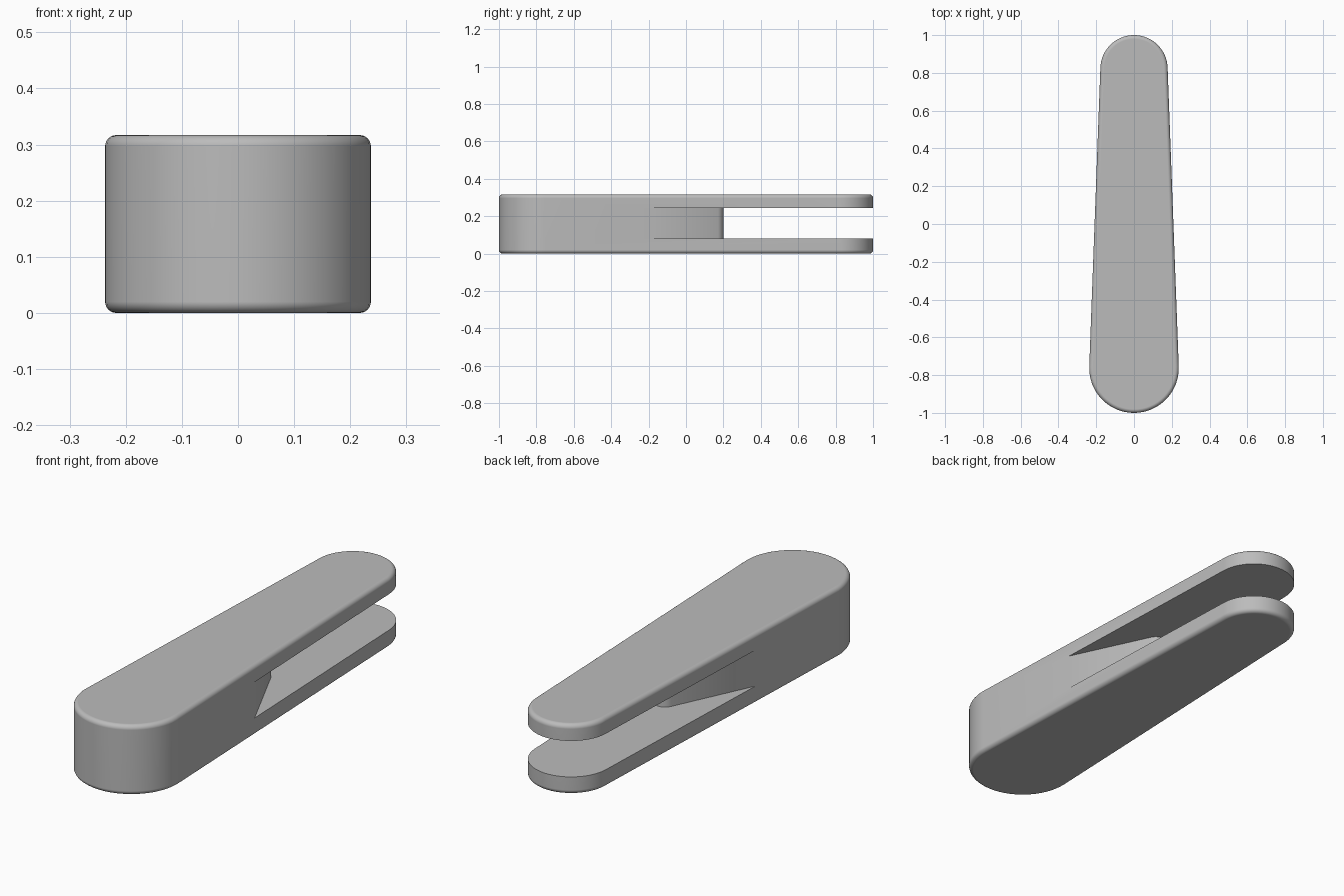
import bpy
import bmesh
from math import sin, cos, pi, asin, acos, atan2, hypot
from mathutils import Vector

if "Cube" in bpy.data.objects:
    bpy.data.objects.remove(bpy.data.objects["Cube"])

HEIGHT, FILLET = 0.317, 0.02
FRONT_R, BACK_R = 0.237, 0.178
FRONT_Y, BACK_Y = FRONT_R - 1, 1 - BACK_R
SLOT_LOW, SLOT_HIGH = 0.08, 0.243


def arc(y, radius, start, end, steps):
    """Points on a circle centred on the y axis."""
    angles = [start + (end - start) * i / steps for i in range(steps + 1)]
    return [(radius * cos(a), y + radius * sin(a)) for a in angles]


def loft(name, rings):
    """Closed solid through (outline, z) rings, capped at both ends."""
    bm = bmesh.new()
    loops = [[bm.verts.new((x, y, z)) for x, y in pts] for pts, z in rings]
    for low, high in zip(loops, loops[1:]):
        for i in range(len(low)):
            j = (i + 1) % len(low)
            bm.faces.new((low[i], low[j], high[j], high[i]))
    bm.faces.new(loops[0][::-1])
    bm.faces.new(loops[-1])
    bmesh.ops.recalc_face_normals(bm, faces=bm.faces[:])
    mesh = bpy.data.meshes.new(name)
    bm.to_mesh(mesh)
    bm.free()
    obj = bpy.data.objects.new(name, mesh)
    bpy.context.collection.objects.link(obj)
    return obj


# Tapered body outline, inset by d
tilt = asin((FRONT_R - BACK_R) / (BACK_Y - FRONT_Y))


def outline(d):
    return (arc(BACK_Y, BACK_R - d, tilt, pi - tilt, 32)
            + arc(FRONT_Y, FRONT_R - d, pi - tilt, 2 * pi + tilt, 32))


# Body with rounded top and bottom rims
steps = [i / 6 * pi / 2 for i in range(7)]
lower = [(outline(FILLET * (1 - sin(a))), FILLET * (1 - cos(a))) for a in steps]
upper = [(pts, HEIGHT - z) for pts, z in reversed(lower)]
body = loft("forked_body", lower + upper)

# Slot cutter: leaves a wedge-shaped web with a rounded tip
tip_y, tip_r = 0.15, 0.05
web = Vector((0.216, -0.19))
rel = web - Vector((0, tip_y))
touch = atan2(rel.y, rel.x) + acos(tip_r / hypot(*rel))
tip = arc(tip_y, tip_r, pi - touch, touch, 20)
far = web + (web - Vector(tip[-1])) * 0.5
slot = tip + [(far.x, far.y), (far.x, 1.2), (-far.x, 1.2), (-far.x, far.y)]
cutter = loft("slot_cutter", [(slot, SLOT_LOW), (slot, SLOT_HIGH)])
cutter.hide_render = True

bpy.ops.object.select_all(action="DESELECT")
body.select_set(True)
bpy.context.view_layer.objects.active = body
cut = body.modifiers.new("slot", "BOOLEAN")
cut.operation, cut.solver, cut.object = "DIFFERENCE", "EXACT", cutter
bpy.ops.object.modifier_apply(modifier=cut.name)
bpy.data.objects.remove(cutter)

# Plain grey finish
grey = bpy.data.materials.new("plain_grey")
grey.use_nodes = True
colour = (0.5, 0.5, 0.5, 1)
grey.diffuse_color = colour
grey.node_tree.nodes["Principled BSDF"].inputs["Base Color"].default_value = colour
body.data.materials.clear()
body.data.materials.append(grey)

# Smooth shading with crisp slot edges
bpy.ops.object.shade_smooth_by_angle(angle=pi / 6)
normals = body.modifiers.new("normals", "WEIGHTED_NORMAL")
normals.keep_sharp = True
